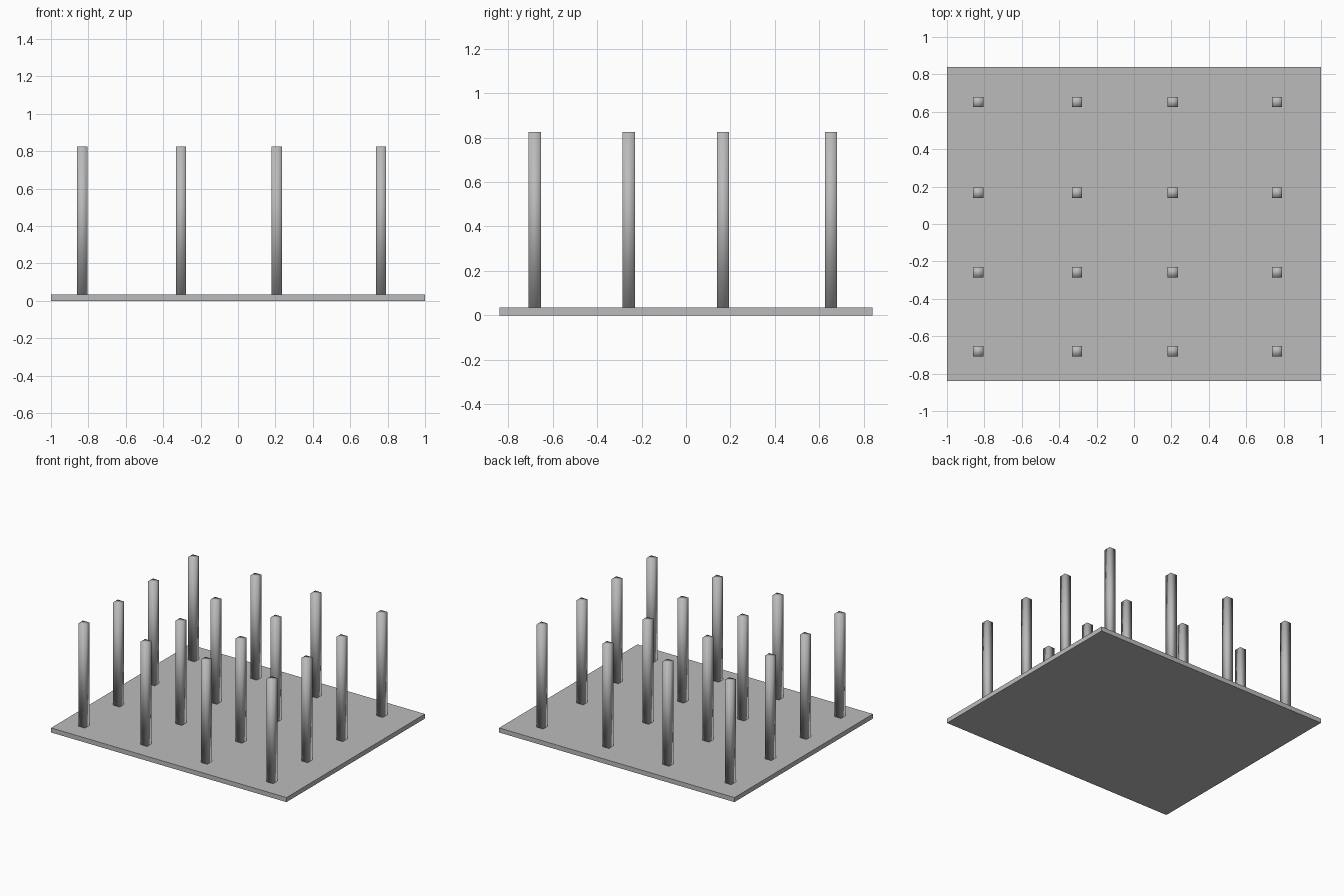
import bpy

cube = bpy.data.objects.get("Cube")
if cube:
    bpy.data.objects.remove(cube, do_unlink=True)

GREY = (0.5, 0.5, 0.5, 1.0)
grey = bpy.data.materials.new("plain grey")
grey.use_nodes = True
grey.diffuse_color = GREY
grey.node_tree.nodes["Principled BSDF"].inputs["Base Color"].default_value = GREY


def box(name, x, y, bottom, top, width, depth, smooth=False):
    bpy.ops.mesh.primitive_cube_add(size=1, location=(x, y, (bottom + top) / 2))
    obj = bpy.context.object
    obj.name = name
    obj.scale = (width, depth, top - bottom)
    bpy.ops.object.transform_apply(location=False, rotation=False, scale=True)
    obj.data.materials.append(grey)
    if smooth:
        bpy.ops.object.shade_smooth()
    return obj


# Flat base plate
PLATE_TOP = 0.035
box("base_plate", 0, 0, 0, PLATE_TOP, 2.0, 1.68)

# Four by four grid of square posts, softly shaded across their edges
POST_TOP = 0.825
POST_WIDTH = 0.055
columns = (-0.833, -0.305, 0.207, 0.765)
rows = (-0.68, -0.258, 0.167, 0.652)
for r, y in enumerate(rows, 1):
    for c, x in enumerate(columns, 1):
        box(f"post_row_{r}_column_{c}", x, y, PLATE_TOP, POST_TOP,
            POST_WIDTH, POST_WIDTH, smooth=True)
